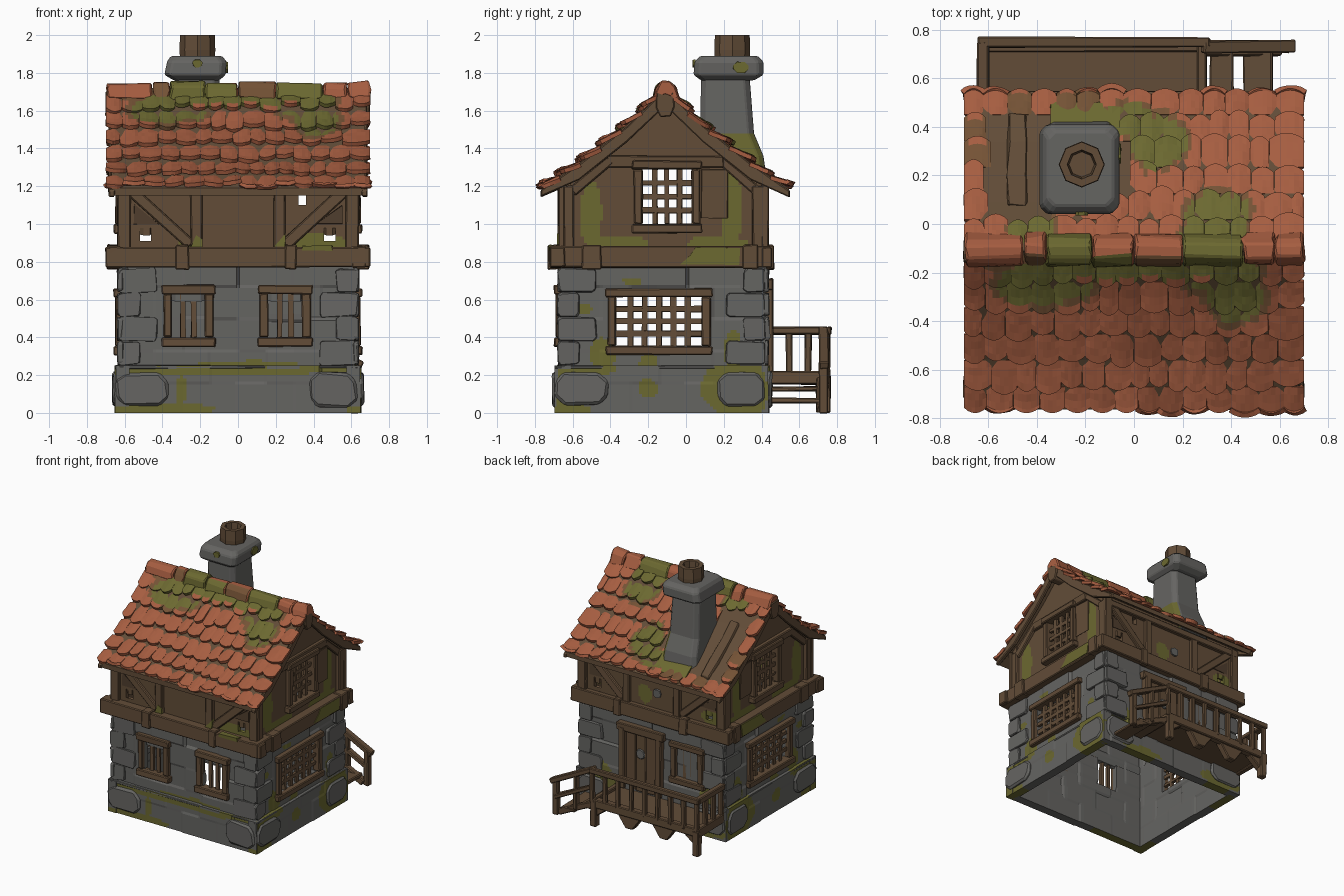
import bpy, bmesh, math, random
from mathutils import Vector, noise

if "Cube" in bpy.data.objects:
    bpy.data.objects.remove(bpy.data.objects["Cube"])

random.seed(4)
COL = {"stone": (.130, .128, .121), "wood": (.122, .073, .039), "moss": (.148, .140, .03),
       "clay_tile": (.38, .110, .052), "mossy_clay": (.175, .085, .036), "dark_wood": (.08, .048, .027)}
MATS = []
for n, c in COL.items():
    m = bpy.data.materials.new(n)
    m.diffuse_color = (*c, 1)
    m.use_nodes = True
    m.node_tree.nodes["Principled BSDF"].inputs["Base Color"].default_value = m.diffuse_color
    MATS.append(m)
STONE, WOOD, MOSS, CLAY, MIX, DARK = range(6)

# Wall planes: outline of the house
X, YF, YB, RIDGE = .62, -.66, .42, -.11
PLACE = {"front": lambda u, v, w: (u, YF - w, v), "back": lambda u, v, w: (u, YB + w, v),
         "right": lambda u, v, w: (X + w, u, v), "left": lambda u, v, w: (-X - w, u, v),
         "top": lambda u, v, w: (u, v, w)}
OUT = {"front": (0, -1, 0), "back": (0, 1, 0), "right": (1, 0, 0), "left": (-1, 0, 0)}


def finish(name, bm, bevel=0, recalc=True):
    if recalc:
        bmesh.ops.recalc_face_normals(bm, faces=bm.faces[:])
    me = bpy.data.meshes.new(name)
    bm.to_mesh(me)
    bm.free()
    for m in MATS:
        me.materials.append(m)
    ob = bpy.data.objects.new(name, me)
    bpy.context.collection.objects.link(ob)
    if bevel:
        b = ob.modifiers.new("worn_edges", "BEVEL")
        b.width, b.segments = bevel, 1
    return ob


def rect(u0, u1, v0, v1):
    return [(u0, v0), (u1, v0), (u1, v1), (u0, v1)]


def block(p, q, r, t, c):
    return [(p + c, r), (q - c, r), (q, r + c), (q, t - c), (q - c, t), (p + c, t), (p, t - c), (p, r + c)]


def beam(a, b, width):
    a, b = Vector(a), Vector(b)
    d = (b - a).normalized() * width / 2
    n = Vector((-d.y, d.x))
    return [a + n, b + n, b - n, a - n]


def prisms(name, face, polys, w0, w1, mat=WOOD, bevel=.006, rough=.004):
    """Extrude flat outlines away from one side of the house."""
    bm = bmesh.new()
    for poly in polys:
        ring = [[bm.verts.new(Vector(PLACE[face](u, v, w)) + Vector([random.uniform(-rough, rough) for _ in "xyz"]))
                 for u, v in poly] for w in (w0, w1)]
        n = len(poly)
        bm.faces.new(ring[0])
        bm.faces.new(ring[1])
        for i in range(n):
            bm.faces.new((ring[0][i], ring[0][(i + 1) % n], ring[1][(i + 1) % n], ring[1][i]))
    for f in bm.faces:
        f.material_index = mat
    return finish(name, bm, bevel)


def in_patch(u, v, patches):
    k = 1 + .45 * noise.noise(Vector((u * 9, v * 9, 3)))
    return min([((u - a) / c) ** 2 + ((v - b) / d) ** 2 for a, b, c, d in patches] + [9]) / k


def roof_z(y):
    d = abs(y - RIDGE)
    pts = [(0, 1.71), (.2, 1.52), (.45, 1.32), (.68, 1.165)]
    for (a, za), (b, zb) in zip(pts, pts[1:]):
        if d <= b or b == .68:
            return za + (zb - za) * (d - a) / (b - a)


def wall(name, face, u0, u1, v0, v1, holes, mat, patches, bump=0., w=0., top=None, step=.017, thick=.04):
    """Grid wall with window openings, mossy patches and stone courses."""
    def cuts(a, b, extra):
        n = round((b - a) / step)
        edges = [e for e in extra if a < e < b]
        reg = [a + (b - a) * i / n for i in range(n + 1)]
        return sorted(edges + [r for r in reg if all(abs(r - e) > .006 for e in edges)])
    us = cuts(u0, u1, [e for h in holes for e in h[:2]] + ([RIDGE] if top else []))
    vs = cuts(v0, v1, [e for h in holes for e in h[2:]])
    bm = bmesh.new()
    grid = {}
    for i, u in enumerate(us):
        for j, v in enumerate(vs):
            row = math.floor(v * 6)
            b = bump * noise.cell(Vector((u * 3.4 + .5 * (row % 2), row + .5, 7)))
            z = min(v, top(u)) if top else v
            grid[i, j] = bm.verts.new(PLACE[face](u, z, w + b))
    for i in range(len(us) - 1):
        for j in range(len(vs) - 1):
            cu, cv = (us[i] + us[i + 1]) / 2, (vs[j] + vs[j + 1]) / 2
            if any(a < cu < b and c < cv < d for a, b, c, d in holes):
                continue
            if top and vs[j] >= max(top(us[i]), top(us[i + 1])):
                continue
            f = bm.faces.new((grid[i, j], grid[i + 1, j], grid[i + 1, j + 1], grid[i, j + 1]))
            f.normal_update()
            if f.normal.dot(Vector(OUT[face])) < 0:
                f.normal_flip()
            f.material_index = MOSS if in_patch(cu, cv, patches) < 1 else mat
    bmesh.ops.delete(bm, geom=[v for v in bm.verts if not v.link_faces], context="VERTS")
    s = finish(name, bm, recalc=False).modifiers.new("thickness", "SOLIDIFY")
    s.thickness, s.offset = thick, -1
    s.material_offset = -2 if mat == STONE else 0


def window(name, face, u0, u1, v0, v1, nu, nv, bar=.022):
    """Frame, sill and glazing bars around an opening."""
    prisms(name + "_frame", face, [rect(u0 - .045, u0, v0, v1), rect(u1, u1 + .045, v0, v1)], -.03, .028)
    prisms(name + "_sill", face, [rect(u0 - .055, u1 + .055, v0 - .05, v0), rect(u0 - .055, u1 + .055, v1, v1 + .045)],
           -.03, .038)
    prisms(name + "_bars", face,
           [rect(u - bar / 2, u + bar / 2, v0, v1) for u in [u0 + (u1 - u0) * i / nu for i in range(1, nu)]] +
           [rect(u0, u1, v - bar / 2, v + bar / 2) for v in [v0 + (v1 - v0) * i / nv for i in range(1, nv)]],
           -.02, .0, WOOD, 0, .004)


# Lower stone walls, mossy plinth and corner stones
FW = [(-.35, -.175, .40, .63), (.16, .34, .40, .63)]
SW, GW = (-.37, .085, .355, .615), (-.23, .03, 1.0, 1.29)
side_moss = [(-.44, .3, .07, .09), (-.56, .55, .07, .025), (-.2, .26, .05, .06), (.25, .33, .05, .11), (-.28, .7, .05, .02)]
wall("front_stone_wall", "front", -X, X, .2, .78, FW, STONE, [(.02, .24, .32, .035)], .012)
wall("back_stone_wall", "back", -X, X, .2, .78, [], STONE, [(-.5, .3, .1, .07), (.45, .3, .1, .05)], .012)
for s in ("right", "left"):
    wall(s + "_stone_wall", s, YF, YB, .2, .78, [SW], STONE, side_moss, .012)
plinth_moss = {"front": [(-.05, .22, .5, .025), (-.4, .02, .3, .035), (-.5, .22, .15, .03), (-.3, .12, .03, .08),
                         (.63, .12, .04, .12), (.45, .23, .15, .02)],
               "back": [(.45, .2, .2, .06), (-.45, .05, .2, .05), (.3, .03, .2, .03)]}
side_plinth = [(.26, .13, .19, .15), (-.5, .23, .14, .03), (-.2, .13, .05, .05), (-.6, .02, .1, .03)]
for s in ("front", "back", "right", "left"):
    wide = s in plinth_moss
    a, b = (-X - .03, X + .03) if wide else (YF - .035, YB + .015)
    off = .015 if s == "back" else .025
    wall(s + "_plinth", s, a, b, 0, .25, [], STONE, plinth_moss.get(s, side_plinth), .01, off, thick=.07)
    prisms(s + "_plinth_ledge", s, [rect(a, b, .235, .25)], -.02, off + .004, STONE, .004)
    prisms(s + "_plinth_stones", s, [block(a + .005, a + .28, .04, .215, .045), block(b - .27, b - .02, .03, .215, .045)],
           0, off + .02, STONE, .014, .008)
    quoins = []
    for i in range(4):
        z = .255 + i * .128
        l1, l2 = (.19, .1) if i % 2 else (.1, .19)
        quoins += [block(a + .018, a + .03 + l1, z, z + .125, .014), block(b - .03 - l2, b - .018, z, z + .125, .014)]
    prisms(s + "_corner_stones", s, quoins, -.01, .018, STONE, .007, .007)

# Windows and door
for i, h in enumerate(FW):
    window(f"front_window_{i}", "front", *h, 3, 1, .03)
window("back_window", "back", -.41, -.22, .40, .63, 3, 1, .03)
for s in ("right", "left"):
    window(s + "_lattice_window", s, *SW, 6, 4, .028)
    window(s + "_gable_window", s, *GW, 4, 4, .026)
    prisms(s + "_shutter", s, [rect(.08, .22, 1.03, 1.29)], 0, .01)
prisms("door_frame", "back", [rect(-.1, -.045, .2, .68), rect(.215, .27, .2, .68), rect(-.12, .29, .65, .71)], -.01, .04)
prisms("door_planks", "back", [rect(-.045 + .0867 * i, .0417 + .0867 * i, .2, .65) for i in range(3)], 0, .02)
prisms("door_porthole", "back", [[(.085 + .04 * math.cos(t * .785), .5 + .04 * math.sin(t * .785)) for t in range(8)]],
       .01, .03, STONE)
prisms("timber_wall_stone", "back", [[(-.04 + .035 * math.cos(t * .785), 1 + .035 * math.sin(t * .785)) for t in range(8)]],
       -.02, .002, STONE, 0)

# Upper timber walls with gables
peep = [(-.52, -.46, .91, .98), (.455, .515, .91, .98), (.32, .36, 1.10, 1.155)]
for s, p in (("front", [(.42, .89, .17, .06), (-.25, .9, .07, .035)]), ("back", [(.07, .97, .06, .07), (-.5, .93, .08, .05)])):
    wall(s + "_timber_wall", s, -X, X, .78, 1.26, peep, WOOD, p, 0, -.01)
    wood = [rect(-.64, -.57, .87, 1.22), rect(.57, .64, .87, 1.22), rect(-.25, -.19, .87, 1.2), rect(.19, .25, .87, 1.2),
            rect(-.62, .62, 1.16, 1.21)]
    prisms(s + "_posts", s, wood, -.02, .018)
    prisms(s + "_braces", s, [beam((k * .56, 1.17), (k * .25, .89), .06) for k in (-1, 1)], -.02, .012)
    prisms(s + "_dark_corners", s, [[(k * .55, 1.0), (k * .55, 1.1), (k * .42, 1.0)] for k in (-1, 1)], -.012, -.005, DARK, 0)
prisms("post_moss", "front", [[(-.25, .88), (-.19, .88), (-.19, .92), (-.22, .94)], [(.19, .88), (.25, .88), (.25, .95), (.22, .91)]],
       0, .023, MOSS, 0, .002)
gable_moss = [(-.5, 1.05, .055, .18), (.24, 1.08, .055, .22), (.17, .89, .16, .05), (-.36, .9, .18, .035)]
for s in ("right", "left"):
    wall(s + "_gable_wall", s, YF, YB + .01, .78, 1.7, [GW], WOOD, gable_moss, 0, -.01, lambda y: roof_z(y) - .03)
    prisms(s + "_gable_posts", s, [rect(-.665, -.59, .87, 1.2), rect(.35, .43, .87, 1.2)], -.02, .016)
    prisms(s + "_gable_tie", s, [rect(-.42, .2, 1.3, 1.36)], -.02, .016)
    prisms(s + "_gable_rafters", s, [beam((-.6, 1.17), (-.4, 1.34), .05), beam((.38, 1.17), (.18, 1.34), .05)], -.02, .012)
    # Bargeboards and ridge beam end
    ds = (0, .2, .45, .66)
    prisms(s + "_bargeboards", s, [[(RIDGE + k * d, roof_z(RIDGE + d)) for d in ds] +
           [(RIDGE + k * d, roof_z(RIDGE + d) - .085 + .05 * (d > .6)) for d in ds[::-1]] for k in (-1, 1)], .035, .065)
    prisms(s + "_ridge_beam_end", s, [[(-.14, 1.57), (-.08, 1.57), (-.06, 1.62), (-.06, 1.70), (-.16, 1.70), (-.16, 1.62)]],
           -.03, .08)

# Timber belt with clamps
for s, a, b in (("front", -.70, .70), ("back", -.69, .69), ("right", -.72, .45), ("left", -.72, .45)):
    wide = s in ("front", "back")
    out = .033 if s == "back" else .06
    prisms(s + "_belt", s, [rect(a, b, .77, .88)], -.02, out)
    prisms(s + "_belt_clamps", s, [rect(p, q, .76, .89) for p, q in ([(-.33, -.26), (.25, .31)] if wide else [(-.55, -.45), (.3, .38)])],
           0, out + .013)
    if not wide:
        prisms(s + "_belt_moss", s, [[(-.03, .79), (.28, .785), (.29, .875), (.05, .875), (.02, .83)]], .03, .066, MOSS, 0)
prisms("front_belt_moss", "front", [rect(.34, .5, .86, .885)], .02, .066, MOSS, 0)

# Roof boards: bent slab along the slope, mossy behind the chimney
edge = [RIDGE + d for d in (-.655, -.45, -.2, 0, .2, .45, .655)]
slab = [(y, roof_z(y) + .008) for y in edge] + [(y, roof_z(y) - .03) for y in edge[::-1]]
prisms("roof_boards", "right", [slab], .05, -2 * X - .05, WOOD, 0, .002)
ys = (.36, .44, .5)
prisms("roof_moss", "right", [[(y, roof_z(y) + .02) for y in ys] + [(y, roof_z(y) + .005) for y in ys[::-1]]],
       -.06 - X, -.34 - X, MOSS, 0, .006)
ys = (.08, .2, .34, .45)
prisms("loose_board", "right", [[(y, roof_z(y) + .03) for y in ys] + [(y, roof_z(y)) for y in ys[::-1]]],
       -.44 - X, -.52 - X, WOOD, .004, .008)

# Roof tiles: rows of arched shingles, with moss and a bare strip at the back
moss_f = [(-.37, -.25, .19, .085), (-.02, -.18, .5, .06), (.42, -.3, .12, .11), (.36, -.2, .17, .08)]
moss_b = [(.35, .03, .13, .11), (.1, .34, .12, .11), (-.42, -.02, .1, .07), (-.02, .43, .1, .07), (.33, -.05, .15, .06)]
bm = bmesh.new()
ROWS = 6
for k in (-1, 1):
    for r in range(ROWS):
        x = -.70
        while x < .66:
            wd = min(random.uniform(.075, .115), .70 - x)
            if .70 - x - wd < .05:
                wd = .70 - x
            cx, d0 = x + wd / 2, .02 + r * .108
            d1 = d0 + .125 + random.uniform(-.016, .016)
            x += wd
            bare = k > 0 and ((-.6 < cx < -.36 and r > 0) or (-.36 < cx < -.06 and r > 1))
            last = r == ROWS - 1
            if bare and not (last and random.random() < .75):
                continue
            old = k > 0 and cx < -.1 and r > 1 and random.random() < .6
            lift, g = random.uniform(.022, .044), {}
            tilt = random.uniform(-.007, .007)
            for i in range(7):
                t = i / 3 - 1
                for j in range(5):
                    d = d0 + (d1 - d0 - .025 * t * t) * j / 4
                    y = RIDGE + k * min(d, .668 - .022 * t * t)
                    z = roof_z(y) + .012 + lift * j / 4 - .010 * t * t + tilt * t + random.uniform(-.002, .002)
                    g[i, j] = bm.verts.new((cx + t * wd * .497, y, z))
            for i in range(6):
                for j in range(4):
                    q = (g[i, j], g[i + 1, j], g[i + 1, j + 1], g[i, j + 1])
                    f = bm.faces.new(q if k > 0 else q[::-1])
                    c = f.calc_center_median()
                    m = in_patch(c.x, c.y, moss_f if k < 0 else moss_b)
                    # clean tile tips show through the front moss
                    if k < 0 and r == 0 and -.25 < cx < .36 and j == 3 and 0 < i < 5:
                        m = 1.5
                    f.material_index = MOSS if m < 1 else MIX if m < 1.35 or (old and (j < 3 or i in (0, 5))) else CLAY
for f in bm.faces:
    f.normal_update()
    if f.normal.z < 0:
        f.normal_flip()
s = finish("roof_tiles", bm, recalc=False).modifiers.new("thickness", "SOLIDIFY")
s.thickness, s.offset = .022, -1

# Ridge caps, two of them mossy and the rest with mossy front flanks
ends = [-.695, -.45, -.36, -.17, 0, .2, .45, .58, .695]
for i, (a, b) in enumerate(zip(ends, ends[1:])):
    h = random.uniform(-.012, .006)
    arch = [(-.175, 1.66), (-.16, 1.715 + h), (-.135, 1.75 + h), (-.085, 1.75 + h), (-.055, 1.72 + h), (-.035, 1.66), (-.11, 1.69)]
    ob = prisms(f"ridge_cap_{i}", "right", [arch], a + .002 - X, b - .002 - X, CLAY, .008, .009)
    for f in ob.data.polygons:
        if i in (2, 5):
            f.material_index = MOSS
        elif i in (1, 3, 4) and f.center.y < -.14:
            f.material_index = MOSS if i == 3 else MIX


# Chimney: tapered shaft, chamfered cap, hollow pot
def loft(name, rings, mat, bevel=0):
    bm = bmesh.new()
    vs = [[bm.verts.new(p) for p in ring] for ring in rings]
    for p, q in zip(vs, vs[1:]):
        for i in range(len(p)):
            bm.faces.new((p[i], p[(i + 1) % len(p)], q[(i + 1) % len(p)], q[i]))
    bm.faces.new(vs[0])
    bm.faces.new(vs[-1])
    for f in bm.faces:
        c = f.calc_center_median()
        f.material_index = MOSS if name == "chimney_shaft" and c.z < 1.46 and c.x > -.12 else mat
    return finish(name, bm, bevel)


def ring(x0, x1, y0, y1, z, c=.03):
    return [(x0 + c, y0, z), (x1 - c, y0, z), (x1, y0 + c, z), (x1, y1 - c, z),
            (x1 - c, y1, z), (x0 + c, y1, z), (x0, y1 - c, z), (x0, y0 + c, z)]


def circle(r, z):
    return [(-.215 + r * math.cos(i * math.pi / 4), .245 + r * math.sin(i * math.pi / 4), z) for i in range(8)]


loft("chimney_shaft", [ring(-.37, -.07, .07, .43, 1.22), ring(-.36, -.08, .07, .41, 1.36), ring(-.345, -.09, .075, .36, 1.48),
                       ring(-.335, -.1, .08, .335, 1.8)], STONE, .006)
loft("chimney_cap", [ring(-.34, -.1, .08, .36, 1.76), ring(-.39, -.065, .04, .41, 1.79), ring(-.375, -.06, .045, .41, 1.86),
                     ring(-.355, -.085, .075, .38, 1.89)], STONE, .008)
loft("chimney_pot", [circle(.092, 1.88), circle(.095, 1.92), circle(.092, 2), circle(.06, 2), circle(.052, 1.92)], WOOD)
prisms("chimney_moss", "right", [block(.25, .33, 1.80, 1.86, .02)], -.07 - X, -.054 - X, MOSS, 0, .002)
prisms("chimney_front_moss", "front", [block(-.24, -.19, 1.83, 1.87, .012)], -.71, -.695, MOSS, 0, .002)

# Back deck with railing, legs and steps
prisms("deck_floor", "top", [rect(-.62, .28, .42, .73)], .165, .195)
prisms("deck_rim", "back", [rect(-.64, .3, .15, .215)], .29, .34)
prisms("deck_side_rims", "top", [rect(-.64, -.6, .43, .75), rect(.26, .3, .43, .75)], .15, .22)
prisms("deck_top_rail", "top", [rect(-.645, .31, .725, .77), rect(-.645, -.595, .43, .75)], .415, .455)
prisms("deck_balusters", "top", [rect(-.635 + .114 * i, -.6 + .114 * i, .732, .762) for i in range(9)] +
       [rect(-.635, -.6, y, y + .035) for y in (.43, .53, .63)], .19, .43)
prisms("deck_legs", "top", [rect(-.64, -.585, .71, .765), rect(.25, .305, .71, .765)], 0, .2)
prisms("deck_brackets", "back", [[(x - .11, .16), (x + .11, .16), (x + .03, .05), (x - .03, .05)] for x in (-.32, -.02)] +
       [[(-.6, .16), (-.48, .16), (-.6, .07)], [(.27, .16), (.15, .16), (.27, .07)]], .27, .325)
prisms("stair_treads", "top", [rect(.31, .41, .45, .74)], .115, .14)
prisms("stair_low_tread", "top", [rect(.45, .57, .45, .74)], .05, .08)
prisms("stair_stringers", "back", [beam((.28, .17), (.6, .02), .045)], .27, .32)
prisms("stair_rail", "back", [beam((.28, .44), (.66, .25), .04), beam((.3, .3), (.62, .14), .03)], .285, .335)
prisms("stair_posts", "back", [rect(.595, .64, 0, .27), rect(.43, .46, .08, .36)], .285, .33)
